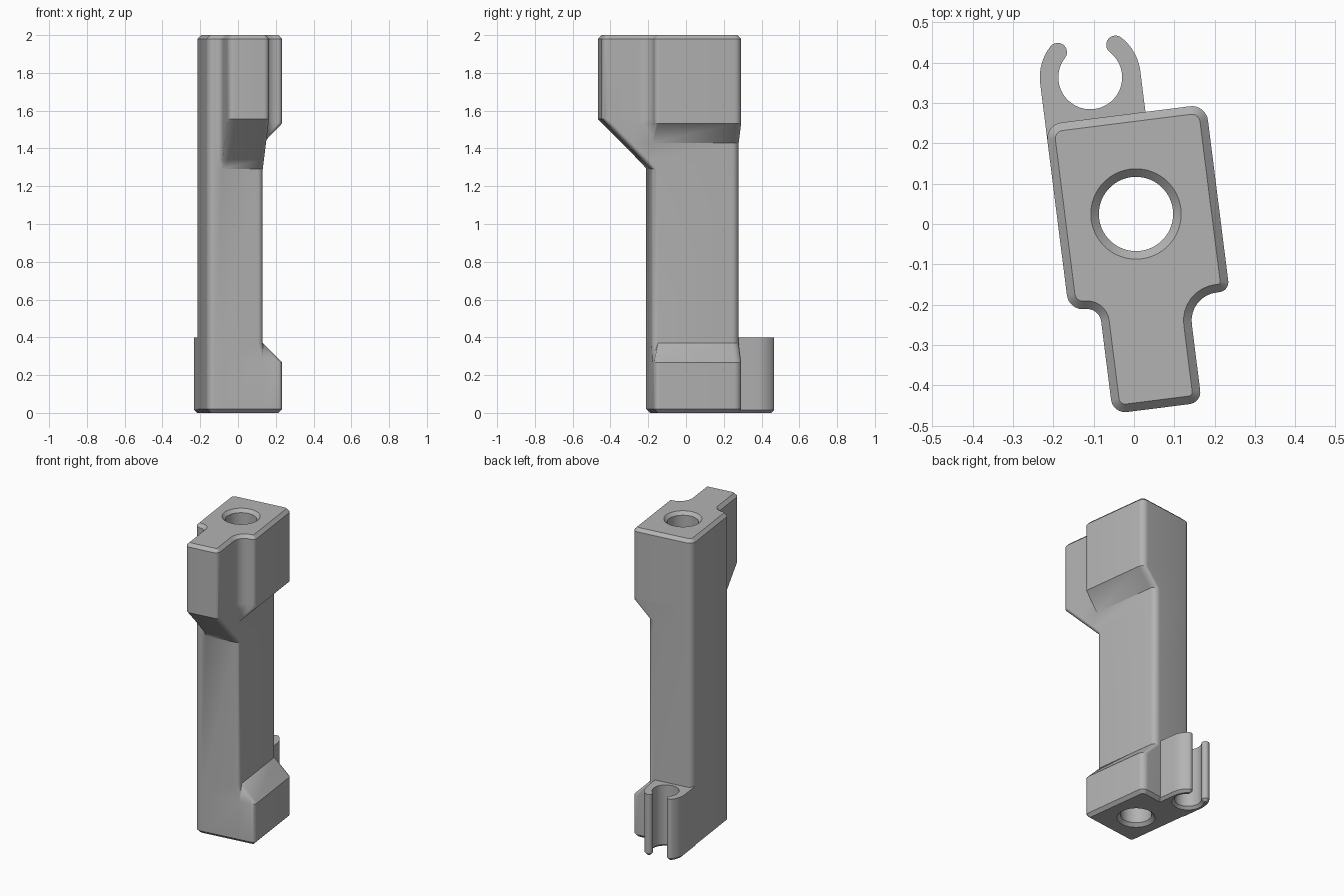
import bpy, bmesh
from math import sin, cos, pi, radians
from mathutils import Vector

cube = bpy.data.objects.get("Cube")
if cube:
    bpy.data.objects.remove(cube)

TILT = radians(7.2)
LEFT, HALF, FRONT, BACK = -0.187, 0.111, -0.194, 0.272
ARM, BULGE, CHAMFER, TOP = 0.266, 0.103, 0.02, 2.0

grey = bpy.data.materials.new("plain grey")
grey.use_nodes = True
grey.diffuse_color = (0.45, 0.45, 0.45, 1)
grey.node_tree.nodes["Principled BSDF"].inputs["Base Color"].default_value = grey.diffuse_color


def loft(name, sections):
    """Skin a stack of (z, outline) sections and cap both ends."""
    bm = bmesh.new()
    rings = [[bm.verts.new((p[0], p[1], z)) for p in pts] for z, pts in sections]
    n = len(rings[0])
    for low, high in zip(rings, rings[1:]):
        for i in range(n):
            j = (i + 1) % n
            bm.faces.new((low[i], low[j], high[j], high[i]))
    bm.faces.new(rings[0][::-1])
    bm.faces.new(rings[-1])
    bmesh.ops.remove_doubles(bm, verts=bm.verts, dist=1e-5)
    bmesh.ops.dissolve_degenerate(bm, edges=bm.edges, dist=1e-5)
    bmesh.ops.recalc_face_normals(bm, faces=bm.faces)
    mesh = bpy.data.meshes.new(name)
    bm.to_mesh(mesh)
    bm.free()
    mesh.materials.append(grey)
    obj = bpy.data.objects.new(name, mesh)
    bpy.context.collection.objects.link(obj)
    obj.rotation_euler.z = TILT
    return obj


def arc(cx, cy, r, start, end, steps):
    angles = [radians(start + (end - start) * i / steps) for i in range(steps + 1)]
    return [Vector((cx + r * cos(t), cy + r * sin(t))) for t in angles]


def clamp(v, top):
    return max(0.0, min(v, top))


def body_outline(z, e=0.0):
    """Rounded outline at height z, inset by e for the end chamfers."""
    arm = clamp(z - 1.29, ARM)
    bulge = clamp(max(0.37 - z, z - 1.43), BULGE)
    left, w, front, back = LEFT + e, HALF - e, FRONT + e, BACK - e
    plain = arm == 0 and bulge == 0
    side = front + (0.03 if plain else 0)
    corners = [
        (left, back, 0.04 - e),
        (left, front, 0.04 - e),
        (-w, front, min(0.035 + e, arm / 2)),
        (-w, front - arm, min(0.035 - e, arm / 2)),
        (w, front - arm, 0.03 - e if plain or arm > 0 else 0),
        (w, side, min(0.07 + e, bulge * 0.7 + e) if arm > 0 and bulge > 0 else 0),
        (w + bulge, side, min(0.025 - e, bulge * 0.25)),
        (w + bulge, back, 0.04 - e),
    ]
    right, up = Vector((1, 0)), Vector((0, 1))
    travel = [-up, right, -up, right, up, right, up, -right]
    pts = []
    for i, (x, y, r) in enumerate(corners):
        back_dir, next_dir = -travel[i - 1], travel[i]
        centre = Vector((x, y)) + r * (back_dir + next_dir)
        for k in range(9):
            t = k / 8 * pi / 2
            pts.append(centre - r * (next_dir * cos(t) + back_dir * sin(t)))
    return pts


# Body: foot, slim column and overhanging head in one skin
levels = [CHAMFER, 0.267, 0.37, 1.29, 1.34, 1.43, 1.533, 1.556, TOP - CHAMFER]
body = loft("body", [(0, body_outline(0, CHAMFER))]
            + [(z, body_outline(z)) for z in levels]
            + [(TOP, body_outline(TOP, CHAMFER))])

# Through bore with countersunk ends
bore_steps = [(-0.02, 0.132), (0.02, 0.092), (1.98, 0.092), (2.02, 0.132)]
bore = loft("bore_cutter", [(z, arc(0.008, 0.024, r, 0, 354.375, 63)) for z, r in bore_steps])
bore.hide_render = True
cut = body.modifiers.new("bore", "BOOLEAN")
cut.operation, cut.solver, cut.object = "DIFFERENCE", "EXACT", bore
bpy.context.view_layer.objects.active = body
body.select_set(True)
bpy.ops.object.modifier_apply(modifier=cut.name)
bpy.data.objects.remove(bore)


def clip_outline(e=0.0):
    """Open ring with round tips, running straight back into the body."""
    cx, cy, outer, inner = -0.062, 0.374, 0.125 - e, 0.079 + e
    tip, reach = 0.023 - e, 0.102 * cos(pi / 4)
    root = BACK - 0.037
    pts = [Vector((cx + outer, root))]
    pts += arc(cx, cy, outer, 0, 45, 10)
    pts += arc(cx + reach, cy + reach, tip, 45, 225, 12)
    pts += arc(cx, cy, inner, 45, -225, 48)
    pts += arc(cx - reach, cy + reach, tip, -45, 135, 12)
    pts += arc(cx, cy, outer, 135, 180, 10)
    return pts + [Vector((cx - outer, root))]


# Snap clip behind the foot
clip = loft("snap_clip", [(0, clip_outline(0.016)), (0.016, clip_outline()), (0.4, clip_outline())])

for obj in (body, clip):
    bpy.ops.object.select_all(action="DESELECT")
    obj.select_set(True)
    bpy.context.view_layer.objects.active = obj
    bpy.ops.object.shade_smooth_by_angle(angle=radians(30))
